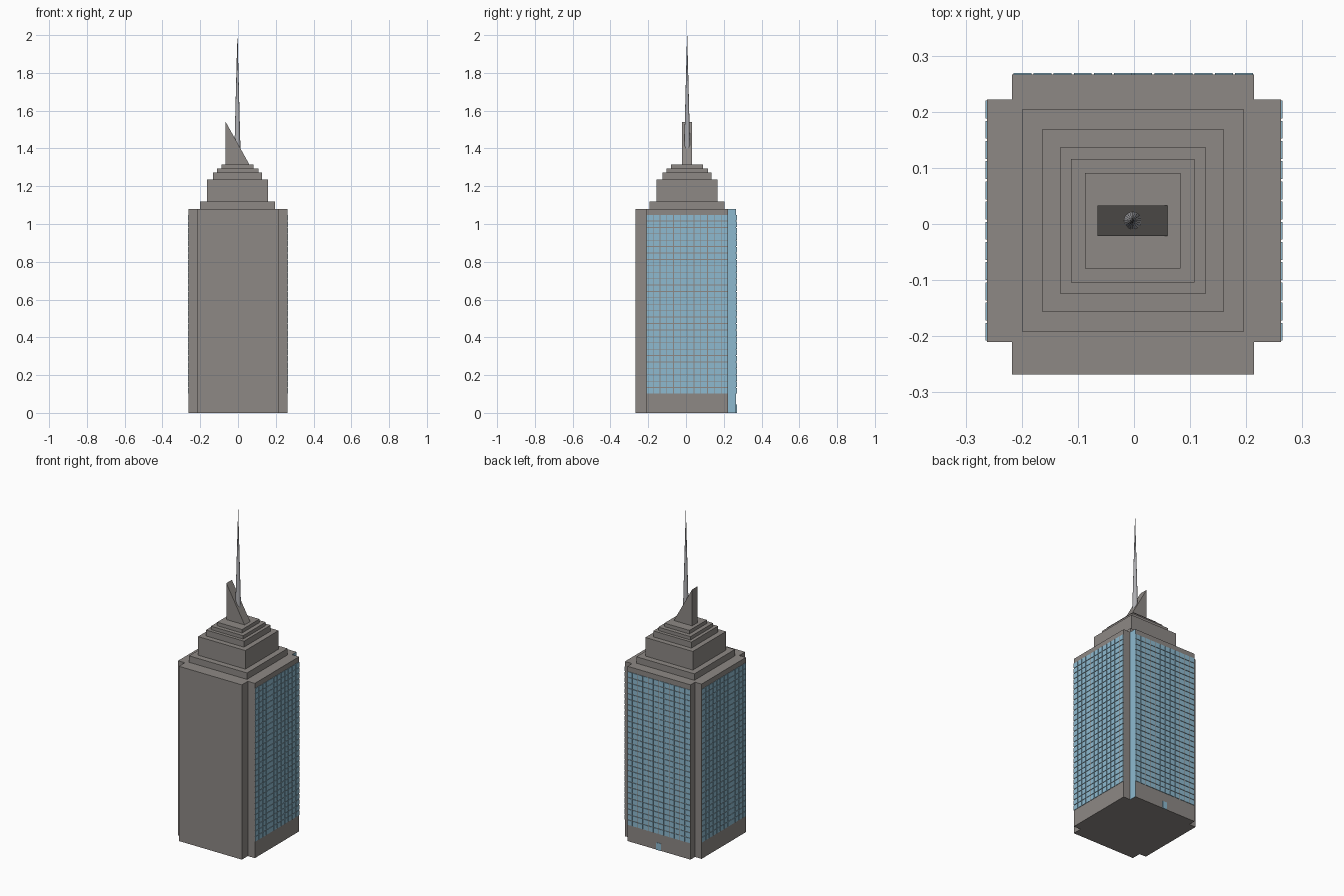
import bpy, bmesh
from math import pi
from mathutils import Matrix, Vector

old = bpy.data.objects.get("Cube")
if old:
    bpy.data.objects.remove(old)


def material(name, rgb):
    m = bpy.data.materials.new(name)
    m.use_nodes = True
    m.diffuse_color = (*rgb, 1)
    m.node_tree.nodes["Principled BSDF"].inputs["Base Color"].default_value = (*rgb, 1)
    return m


stone = material("warm grey stone", (0.27, 0.25, 0.235))
glass = material("pale blue glass", (0.27, 0.49, 0.63))
metal = material("light grey metal", (0.42, 0.42, 0.44))


def finish(name, bm, *mats):
    bmesh.ops.recalc_face_normals(bm, faces=bm.faces)
    me = bpy.data.meshes.new(name)
    bm.to_mesh(me)
    bm.free()
    for m in mats:
        me.materials.append(m)
    ob = bpy.data.objects.new(name, me)
    bpy.context.collection.objects.link(ob)
    return ob


def add_box(bm, lo, hi):
    lo, hi = Vector(lo), Vector(hi)
    mat = Matrix.Translation((lo + hi) / 2) @ Matrix.Diagonal((*(hi - lo), 1))
    bmesh.ops.create_cube(bm, size=1, matrix=mat)


def prism(bm, points, direction):
    face = bm.faces.new([bm.verts.new(p) for p in points])
    out = bmesh.ops.extrude_face_region(bm, geom=[face])
    verts = [v for v in out["geom"] if isinstance(v, bmesh.types.BMVert)]
    bmesh.ops.translate(bm, verts=verts, vec=direction)


# Main shaft with four notched corners
WALL_X, WALL_Y = 0.262, 0.266
X0, X1, Y0, Y1 = -0.217, 0.214, -0.21, 0.222
TOP = 1.08
outline = [(X0, -0.268), (X1, -0.268), (X1, Y0), (WALL_X, Y0), (WALL_X, Y1), (X1, Y1),
           (X1, WALL_Y), (X0, WALL_Y), (X0, Y1), (-WALL_X, Y1), (-WALL_X, Y0), (X0, Y0)]
bm = bmesh.new()
prism(bm, [(x, y, 0) for x, y in outline], (0, 0, TOP))
shaft = finish("tower_shaft", bm, stone, glass)
# Glazed strip in the back corner notch
for p in shaft.data.polygons:
    if p.normal.x > 0.9 and p.center.y > Y1:
        p.material_index = 1

# Window grids on the back and both sides
COLS, ROWS, GAP, DEPTH = 12, 28, 0.004, 0.004
Z0, Z1 = 0.1, 1.05


def window_grid(name, start, end, place):
    bm = bmesh.new()
    w, h = (end - start) / COLS, (Z1 - Z0) / ROWS
    for c in range(COLS):
        for r in range(ROWS):
            a, z = start + c * w, Z0 + r * h
            add_box(bm, place(a + GAP / 2, 0, z + GAP / 2),
                    place(a + w - GAP / 2, DEPTH, z + h - GAP / 2))
    finish(name, bm, glass)


window_grid("left_windows", Y0, Y1, lambda a, d, z: (WALL_X - 0.001 + d, a, z))
window_grid("right_windows", Y0, Y1, lambda a, d, z: (-WALL_X + 0.001 - d, a, z))
window_grid("back_windows", X0, X1, lambda a, d, z: (a, WALL_Y - 0.001 + d, z))

# Back entrance
bm = bmesh.new()
add_box(bm, (-0.016, WALL_Y - 0.001, 0), (0.016, WALL_Y + 0.003, 0.045))
finish("back_door", bm, glass)

# Stepped crown
CX, CY = -0.002, 0.006
base = TOP
steps = [(0.198, 1.12), (0.162, 1.235), (0.13, 1.272), (0.11, 1.293), (0.085, 1.315)]
for i, (half, top) in enumerate(steps):
    bm = bmesh.new()
    add_box(bm, (CX - half, CY - half, base), (CX + half, CY + half, top))
    finish(f"crown_step_{i + 1}", bm, stone)
    base = top

# Sloping fin on the roof
bm = bmesh.new()
prism(bm, [(-0.065, -0.021, base), (0.06, -0.021, base), (-0.065, -0.021, 1.54)], (0, 0.054, 0))
finish("roof_fin", bm, stone)

# Needle spire
bm = bmesh.new()
bmesh.ops.create_cone(bm, cap_ends=True, segments=20, radius1=0.017, radius2=0.0005,
                      depth=2 - 1.36, matrix=Matrix.Translation((-0.003, CY, 1.68)))
spire = finish("spire", bm, metal)
for p in spire.data.polygons:
    p.use_smooth = len(p.vertices) == 4
